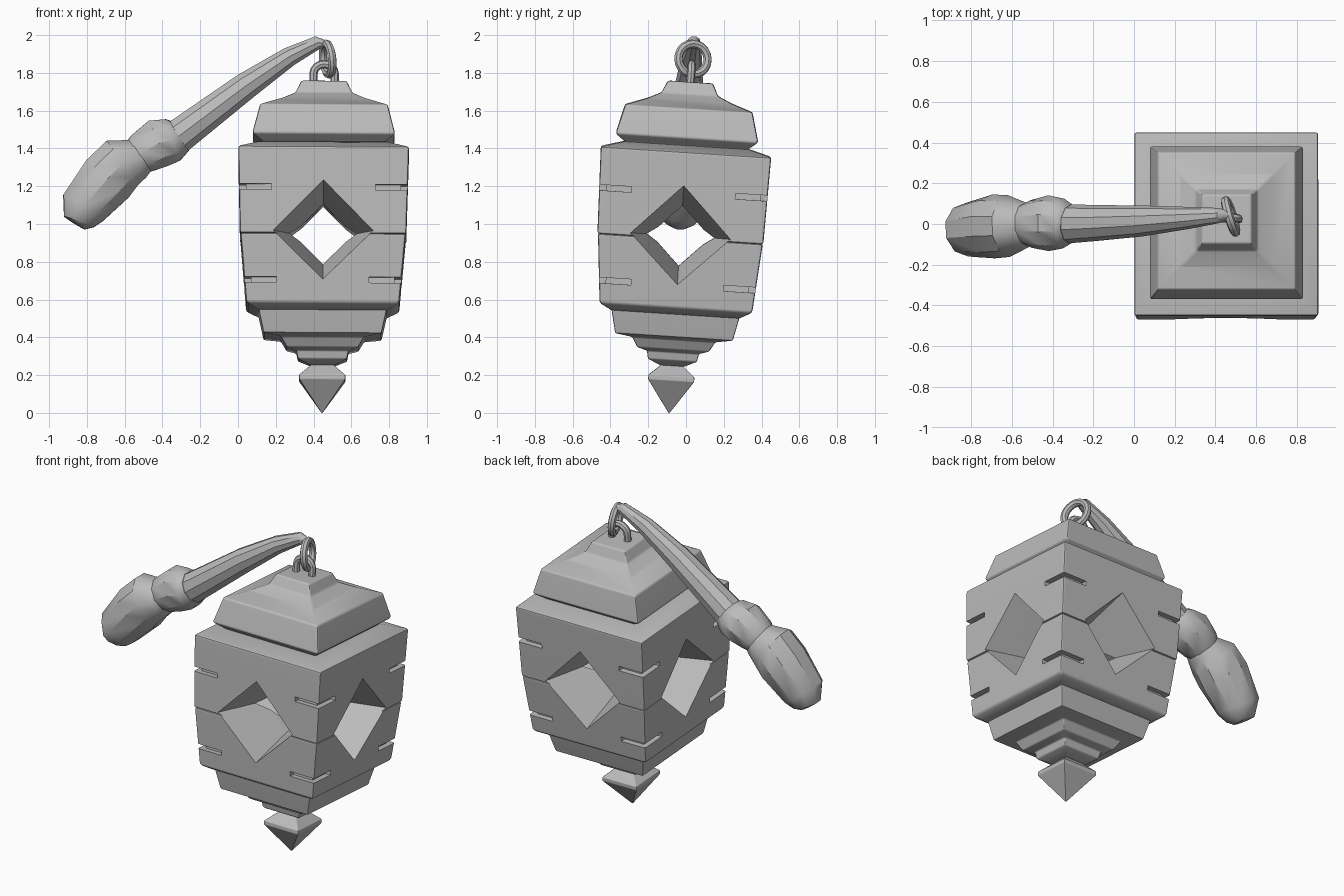
import bpy
import bmesh
from math import pi, cos, sin, sqrt
from mathutils import Vector, Matrix

cube = bpy.data.objects.get("Cube")
if cube:
    bpy.data.objects.remove(cube)

# One grey material
grey = bpy.data.materials.new("stone_grey")
grey.use_nodes = True
GREY = (0.5, 0.5, 0.5, 1)
grey.diffuse_color = GREY
grey.node_tree.nodes["Principled BSDF"].inputs["Base Color"].default_value = GREY

# The lantern hangs slightly off vertical
TILT = {"loc": (0.445, -0.09, 0), "rot": (-0.065, 0.006, 0)}
parts = []


def make(name, bm, loc=(0, 0, 0), rot=(0, 0, 0)):
    bmesh.ops.recalc_face_normals(bm, faces=bm.faces)
    mesh = bpy.data.meshes.new(name)
    bm.to_mesh(mesh)
    bm.free()
    mesh.materials.append(grey)
    obj = bpy.data.objects.new(name, mesh)
    obj.location, obj.rotation_euler = loc, rot
    bpy.context.collection.objects.link(obj)
    parts.append(obj)
    return obj


def loft(name, path, radii, sides, ref=(0, 1, 0), phase=0.0, **place):
    """Skin rings of the given radii along a path, capping both ends."""
    bm = bmesh.new()
    pts = [Vector(p) for p in path]
    rings = []
    for i, (p, r) in enumerate(zip(pts, radii)):
        t = (pts[min(i + 1, len(pts) - 1)] - pts[max(i - 1, 0)]).normalized()
        u = Vector(ref).cross(t).normalized()
        v = t.cross(u)
        angles = [phase + 2 * pi * k / sides for k in range(sides)]
        rings.append([bm.verts.new(p + r * (cos(a) * u + sin(a) * v)) for a in angles])
    for a, b in zip(rings, rings[1:]):
        for k in range(sides):
            n = (k + 1) % sides
            bm.faces.new((a[k], a[n], b[n], b[k]))
    bm.faces.new(rings[0])
    bm.faces.new(rings[-1])
    return make(name, bm, **place)


def square(name, profile, bevel):
    """Stack of square sections from (height, half width) pairs."""
    obj = loft(name, [(0, 0, z) for z, h in profile], [h * sqrt(2) for z, h in profile],
               4, phase=pi / 4, **TILT)
    mod = obj.modifiers.new("soft_edges", "BEVEL")
    mod.width, mod.segments, mod.limit_method = bevel, 2, "ANGLE"
    return obj


# Lantern sections, bottom to top
square("finial", [(0, 0.003), (0.172, 0.122), (0.195, 0.122), (0.25, 0.06), (0.27, 0.06)], 0.005)
square("base_tiers", [(0.25, 0.065), (0.28, 0.13), (0.322, 0.138), (0.338, 0.19),
                      (0.39, 0.22), (0.405, 0.312), (0.54, 0.342)], 0.007)
lower = square("lower_body", [(0.525, 0.34), (0.56, 0.405), (0.925, 0.437)], 0.012)
upper = square("upper_body", [(0.925, 0.44), (1.385, 0.452), (1.42, 0.33)], 0.012)
square("roof", [(1.395, 0.315), (1.42, 0.325), (1.46, 0.378), (1.615, 0.338), (1.655, 0.225),
                (1.69, 0.15), (1.755, 0.12)], 0.01)

# Cutters: flared diamond windows on both axes
cutters = []
reach = (-0.6, -0.12, 0.12, 0.6)
flare = (0.318, 0.16, 0.16, 0.318)
cutters.append(loft("window_cutter_y", [(0, d, 0.94) for d in reach], flare, 4,
                    ref=(0, 0, 1), **TILT))
cutters.append(loft("window_cutter_x", [(d, 0, 0.94) for d in reach], flare, 4,
                    ref=(0, 0, 1), **TILT))

# Cutters: slits wrapping round the corners
for along in (0, 1):
    bm = bmesh.new()
    for z, half in ((1.17, 0.446), (0.68, 0.415)):
        for sx in (-1, 1):
            for sy in (-1, 1):
                size = [0.1, 0.1, 0.03]
                size[along] = 0.24
                pos = [half + 0.015, half + 0.015, z]
                pos[along] = half - 0.05
                pos[0] *= sx
                pos[1] *= sy
                bmesh.ops.create_cube(bm, size=1, matrix=Matrix.Translation(pos)
                                      @ Matrix.Diagonal((*size, 1)))
    cutters.append(make("slit_cutter", bm, **TILT))

for cutter in cutters:
    cutter.hide_render = True
    parts.remove(cutter)
    for body in (lower, upper):
        mod = body.modifiers.new("cut", "BOOLEAN")
        mod.operation, mod.solver, mod.object = "DIFFERENCE", "EXACT", cutter

# Shackle on the roof
arch = [(-0.056, 0, 1.74)]
arch += [(-0.056 * cos(a), 0, 1.80 + 0.05 * sin(a)) for a in [pi * k / 8 for k in range(9)]]
arch += [(0.056, 0, 1.74)]
loft("shackle", arch, [0.022] * len(arch), 8, **TILT)

# Ring joining shackle and handle
bpy.ops.mesh.primitive_torus_add(major_radius=0.081, minor_radius=0.023, major_segments=20,
                                 minor_segments=8, location=(0.475, 0.037, 1.873),
                                 rotation=(0, pi / 2 - 0.1, 0.3))
ring = bpy.context.object
ring.name = "ring"
ring.data.materials.append(grey)
parts.append(ring)


def turned(name, stations):
    loft(name, [s[:3] for s in stations], [s[3] for s in stations], 10, phase=pi / 10)


# Handle: tapered shaft, collar and grip
turned("handle_shaft", [(0.465, 0.045, 1.955, 0.018), (0.42, 0.042, 1.96, 0.037),
                        (0.27, 0.03, 1.885, 0.054), (0.04, 0.015, 1.73, 0.076),
                        (-0.18, 0.005, 1.565, 0.088), (-0.36, 0, 1.43, 0.098)])
turned("handle_collar", [(-0.31, 0, 1.467, 0.098), (-0.345, 0.002, 1.445, 0.122),
                         (-0.42, 0.004, 1.428, 0.137), (-0.505, 0, 1.375, 0.117),
                         (-0.54, 0, 1.345, 0.1)])
turned("handle_grip", [(-0.5, -0.002, 1.375, 0.095), (-0.535, -0.005, 1.345, 0.115),
                       (-0.615, -0.01, 1.32, 0.152), (-0.69, -0.012, 1.24, 0.157),
                       (-0.82, -0.028, 1.085, 0.132), (-0.842, -0.032, 1.012, 0.088),
                       (-0.852, -0.033, 0.995, 0.05)])

# Freeze modifiers, drop the cutters and shade
bpy.ops.object.select_all(action="DESELECT")
for obj in parts:
    obj.select_set(True)
    bpy.context.view_layer.objects.active = obj
bpy.ops.object.convert(target="MESH")
bpy.ops.object.shade_smooth_by_angle(angle=0.6)
for cutter in cutters:
    bpy.data.objects.remove(cutter)
for obj in parts:
    obj.modifiers.new("even_shading", "WEIGHTED_NORMAL").keep_sharp = True
